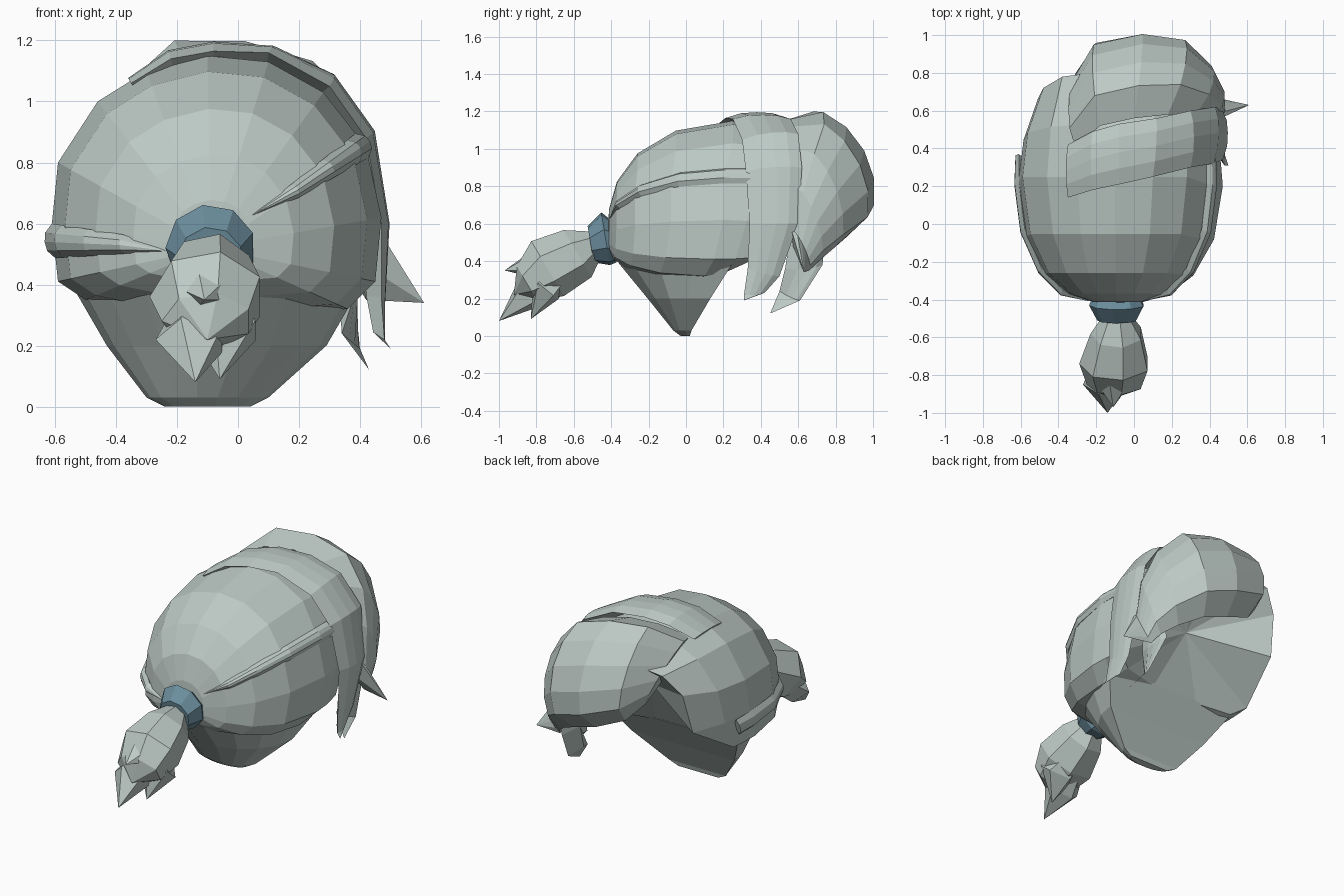
import bpy
import bmesh
import math
from mathutils import Vector

cube = bpy.data.objects.get("Cube")
if cube:
    bpy.data.objects.remove(cube, do_unlink=True)

HEAD_CENTRE = Vector((-0.07, 0.2, 0.6))


def make_material(name, colour):
    mat = bpy.data.materials.new(name)
    mat.use_nodes = True
    mat.diffuse_color = colour
    for node in mat.node_tree.nodes:
        if node.type == "BSDF_PRINCIPLED":
            node.inputs["Base Color"].default_value = colour
    return mat


hair = make_material("pale grey hair", (0.51, 0.59, 0.56, 1))
cloth = make_material("blue grey tie", (0.15, 0.27, 0.34, 1))


def loft(name, rings, mat, start=None, end=None):
    """Skin closed rings of equal length; ends close to a point or a flat cap."""
    bm = bmesh.new()
    rows = [[bm.verts.new(p) for p in ring] for ring in rings]
    count = len(rows[0])
    for low, high in zip(rows, rows[1:]):
        for i in range(count):
            j = (i + 1) % count
            bm.faces.new((low[i], low[j], high[j], high[i]))
    for row, tip in ((rows[0], start), (rows[-1], end)):
        if tip is None:
            bm.faces.new(row)
        else:
            point = bm.verts.new(tip)
            for i in range(count):
                bm.faces.new((row[i], row[(i + 1) % count], point))
    bmesh.ops.remove_doubles(bm, verts=bm.verts, dist=0.0005)
    bmesh.ops.recalc_face_normals(bm, faces=bm.faces)
    mesh = bpy.data.meshes.new(name)
    bm.to_mesh(mesh)
    bm.free()
    mesh.materials.append(mat)
    obj = bpy.data.objects.new(name, mesh)
    bpy.context.scene.collection.objects.link(obj)
    return obj


def lock(name, rows, steps=4, inset=0.06):
    """Flat lock of hair: each row is (back edge, front edge, outward bulge)."""
    rings = []
    for back, front, bulge in rows:
        a, b = Vector(back), Vector(front)
        ring = []
        for k in range(steps + 1):
            u = k / steps
            p = a.lerp(b, u)
            out = (p - HEAD_CENTRE).normalized()
            ring.append(p + out * bulge * max(0, math.sin(math.pi * u)) ** 0.55)
        middle = a.lerp(b, 0.5)
        depth = min(inset, (b - a).length * 0.3)
        ring.append(middle - (middle - HEAD_CENTRE).normalized() * depth)
        rings.append(ring)
    return loft(name, rings[:-1], hair, end=rows[-1][0])


def tube(name, stations, mat, sides, tip=None):
    """Tapered tube: each station is (centre, half width, half height)."""
    axis = (Vector(stations[-1][0]) - Vector(stations[0][0])).normalized()
    across = Vector((1, 0, 0))
    up = across.cross(axis).normalized()
    rings = []
    for centre, wide, tall in stations:
        angles = [math.tau * (i + 0.5) / sides for i in range(sides)]
        rings.append([Vector(centre) + across * wide * math.cos(a)
                      + up * tall * math.sin(a) for a in angles])
    return loft(name, rings, mat, end=tip)


# Main hair: strands run from the tie over the widest ring to the face opening
root = Vector((-0.09, -0.42, 0.52))
widest = [(-.1, .25, 1.15), (.1, .25, 1.13), (.28, .25, 1.03), (.42, .2, .85),
          (.47, .2, .62), (.45, .15, .41), (.36, .1, .32), (.1, 0, .3),
          (-.25, 0, .3), (-.5, .08, .35), (-.59, .15, .41), (-.61, .23, .6),
          (-.59, .25, .8), (-.46, .25, 1), (-.3, .25, 1.1)]
opening = [(-.05, .78, 1), (.12, .78, .98), (.28, .7, .93), (.4, .55, .8),
           (.43, .45, .6), (.42, .38, .42), (.3, .3, .38), (.05, .24, .38),
           (-.28, .24, .38), (-.52, .27, .38), (-.58, .35, .41), (-.51, .66, .6),
           (-.48, .72, .85), (-.38, .78, .97), (-.22, .8, 1)]


def strand_point(index, t):
    """Point on the back of the hair, on a strand numbered as in widest."""
    low = int(index)
    x, y, z = Vector(widest[low]).lerp(Vector(widest[(low + 1) % len(widest)]),
                                       index - low)
    turn = t * math.pi / 2
    spread, along = math.sin(turn) ** 0.75, 1 - math.cos(turn)
    return Vector((root.x + (x - root.x) * spread,
                   root.y + (y - root.y) * along,
                   root.z + (z - root.z) * spread))


rings = [[strand_point(i, t) for i in range(len(widest))]
         for t in (0.1, 0.25, 0.45, 0.7, 1)]
for s in (0.5, 1):
    rings.append([(e[0] + (r[0] - e[0]) * s * s,
                   e[1] + (r[1] - e[1]) * s,
                   e[2] + (r[2] - e[2]) * s * s) for e, r in zip(widest, opening)])
loft("main_hair", rings, hair, start=root, end=(-0.05, 0.42, 0.7))

# Nape: rounded behind, flat in front, tapering to a narrow blunt edge
nape = []
for z, cx, front, wide, deep in ((.39, -.07, .25, .47, .62), (.2, -.07, .13, .36, .34),
                                 (.03, -.1, .03, .2, .1), (0, -.1, .02, .14, .05)):
    nape.append([(cx + wide * math.cos(math.pi * (1 + i / 9)),
                  front + deep * math.sin(math.pi * (1 + i / 9)), z)
                 for i in range(10)])
loft("nape_hair", nape, hair)

# Band of hair over the crown, ending in a pointed side lock
lock("crown_band", [
    ((-.35, .14, 1.06), (-.35, .42, 1.06), .02),
    ((-.22, .18, 1.14), (-.22, .49, 1.14), .03),
    ((-.08, .21, 1.165), (-.08, .53, 1.17), .03),
    ((.1, .25, 1.16), (.12, .56, 1.16), .025),
    ((.3, .3, 1.05), (.3, .6, 1.08), .03),
    ((.42, .32, .88), (.43, .62, .9), .03),
    ((.47, .34, .6), (.47, .6, .6), .03),
    ((.47, .33, .36), (.46, .5, .32), .02),
    ((.48, .31, .22), (.46, .42, .23), .01),
    ((.5, .31, .19), (.5, .31, .19), 0)])

# Fringe: full sweep across the forehead to a flicked point
lock("fringe", [
    ((-.31, .4, 1.06), (-.27, .79, .77), .13),
    ((-.18, .52, 1.15), (-.17, .85, .66), .25),
    ((0, .56, 1.16), (.02, .88, .58), .265),
    ((.18, .58, 1.12), (.18, .86, .53), .25),
    ((.33, .58, 1.01), (.31, .78, .46), .17),
    ((.42, .56, .82), (.39, .71, .4), .1),
    ((.46, .56, .58), (.42, .66, .35), .05),
    ((.61, .63, .34), (.61, .63, .34), 0)], steps=6)

# Loose strand hanging under the fringe
lock("loose_strand", [
    ((.4, .57, .62), (.38, .74, .5), .03),
    ((.38, .53, .36), (.36, .73, .38), .03),
    ((.34, .5, .24), (.4, .61, .19), .02),
    ((.43, .45, .12), (.43, .45, .12), 0)])

# Raised locks drawn back along both sides to the tie
for name, upper, lower in (("left_side_lock", 2.75, 3.15),
                           ("right_side_lock", 10.4, 11)):
    rows = [(strand_point(upper, 1) + Vector((0, .14, 0)),
             strand_point(lower, 1) + Vector((0, .14, 0)), .025)]
    for t in (1, 0.75, 0.5, 0.3, 0.12):
        rows.append((strand_point(upper, t), strand_point(lower, t),
                     0.03 if t > 0.12 else 0))
    lock(name, rows)

# Tie around the ponytail
tube("hair_tie", [((-.09, -.39, .51), .13, .12), ((-.09, -.43, .52), .148, .145),
                  ((-.09, -.51, .49), .105, .1)], cloth, 9)

# Ponytail with three pointed ends
tube("ponytail", [((-.09, -.48, .5), .07, .07), ((-.09, -.58, .44), .14, .15),
                  ((-.1, -.74, .36), .19, .175), ((-.1, -.85, .28), .15, .11)],
     hair, 7, tip=(-.1, -.92, .22))
for side, middle, tip, wide in (("lower", (-.15, -.85, .22), (-.14, -1, .08), .12),
                                ("inner", (-.04, -.75, .25), (-.06, -.83, .09), .12),
                                ("upper", (-.1, -.81, .4), (-.11, -.97, .35), .12)):
    start = Vector((-.1, -.66, .36))
    tube(side + "_ponytail_end", [(start, .09, .08), (middle, wide, .09)],
         hair, 5, tip=tip)
